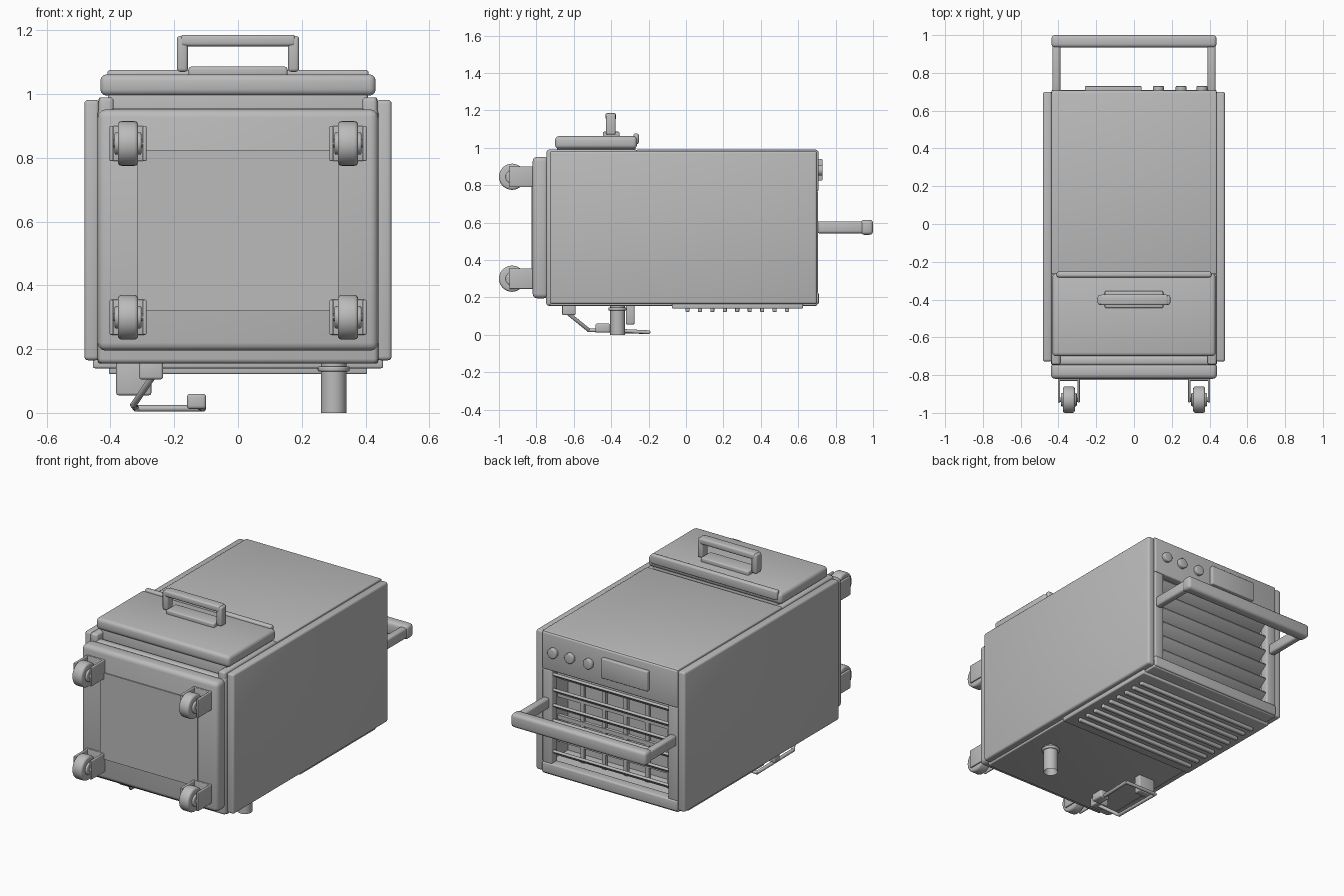
import bpy, bmesh, math
from mathutils import Vector, Matrix

if "Cube" in bpy.data.objects:
    bpy.data.objects.remove(bpy.data.objects["Cube"], do_unlink=True)

grey = bpy.data.materials.new("plain grey")
grey.use_nodes = True
COLOUR = (0.5, 0.5, 0.5, 1)
grey.diffuse_color = COLOUR
grey.node_tree.nodes["Principled BSDF"].inputs["Base Color"].default_value = COLOUR


def finish(name, bm):
    mesh = bpy.data.meshes.new(name)
    bm.to_mesh(mesh)
    bm.free()
    mesh.materials.append(grey)
    ob = bpy.data.objects.new(name, mesh)
    bpy.context.collection.objects.link(ob)
    bpy.ops.object.select_all(action='DESELECT')
    ob.select_set(True)
    bpy.context.view_layer.objects.active = ob
    bpy.ops.object.shade_smooth_by_angle(angle=math.radians(35))
    return ob


def box(name, xs, ys, zs, bevel=0.008, tilt=0):
    """Box between three ranges, with rounded edges, tilted about its own x axis."""
    size = Vector((xs[1] - xs[0], ys[1] - ys[0], zs[1] - zs[0]))
    centre = Vector((sum(xs), sum(ys), sum(zs))) / 2
    bm = bmesh.new()
    bmesh.ops.create_cube(bm, size=1)
    bmesh.ops.scale(bm, vec=size, verts=bm.verts)
    if bevel:
        bmesh.ops.bevel(bm, geom=bm.edges[:], offset=min(bevel, min(size) * 0.45),
                        segments=3, profile=0.5, affect='EDGES')
    bm.transform(Matrix.Translation(centre) @ Matrix.Rotation(tilt, 4, 'X'))
    return finish(name, bm)


def cylinder(name, centre, radius, depth, axis, bevel=0.0):
    bm = bmesh.new()
    bmesh.ops.create_cone(bm, cap_ends=True, segments=32, radius1=radius,
                          radius2=radius, depth=depth)
    if bevel:
        rims = [e for e in bm.edges if abs(e.verts[0].co.z - e.verts[1].co.z) < 1e-5]
        bmesh.ops.bevel(bm, geom=rims, offset=bevel, segments=3, profile=0.5, affect='EDGES')
    turn = Vector((0, 0, 1)).rotation_difference(Vector(axis)).to_matrix().to_4x4()
    bm.transform(Matrix.Translation(centre) @ turn)
    return finish(name, bm)


def pair(half_in, half_out):
    return (("left", (half_in, half_out)), ("right", (-half_out, -half_in)))


# Cabinet shell
for side, xs in pair(0.435, 0.482):
    box(side + "_side_panel", xs, (-0.728, 0.7), (0.165, 0.982), 0.012)
box("top_panel", (-0.437, 0.437), (-0.265, 0.7), (0.94, 0.99), 0.006)
box("bottom_panel", (-0.44, 0.44), (-0.728, 0.7), (0.155, 0.2), 0.006)
box("front_panel", (-0.44, 0.44), (-0.748, -0.7), (0.155, 0.955), 0.015)
for side, xs in pair(0.39, 0.437):
    box(side + "_tank_rail", xs, (-0.745, -0.26), (0.9, 0.99), 0.012)

# Base with casters
box("base", (-0.44, 0.44), (-0.82, -0.735), (0.195, 0.952), 0.025)
box("base_plate", (-0.315, 0.315), (-0.826, -0.81), (0.32, 0.825), 0)
for side, x in (("left", 0.345), ("right", -0.345)):
    for level, z in (("upper", 0.845), ("lower", 0.3)):
        name = side + "_" + level + "_caster_"
        cylinder(name + "wheel", (x, -0.93, z), 0.07, 0.064, (1, 0, 0), 0.012)
        cylinder(name + "hub", (x, -0.93, z), 0.035, 0.084, (1, 0, 0), 0.005)
        cylinder(name + "axle", (x, -0.93, z), 0.012, 0.11, (1, 0, 0))
        for dx in (-0.052, 0.052):
            box(name + "fork", (x + dx - 0.006, x + dx + 0.006), (-0.945, -0.815),
                (z - 0.055, z + 0.055), 0.004)
        box(name + "mount", (x - 0.058, x + 0.058), (-0.83, -0.815),
            (z - 0.055, z + 0.055), 0.004)

# Water tank with lid and grip
box("tank", (-0.408, 0.408), (-0.69, -0.27), (0.9, 1.01), 0.01)
box("tank_lid", (-0.432, 0.432), (-0.7, -0.262), (0.995, 1.062), 0.02)
box("lid_hinge", (-0.41, 0.41), (-0.282, -0.252), (1.02, 1.076), 0.01)
box("grip_foot", (-0.155, 0.155), (-0.445, -0.355), (1.055, 1.086), 0.008)
for side, xs in pair(0.157, 0.192):
    box(side + "_grip_post", xs, (-0.428, -0.376), (1.07, 1.182), 0.01)
box("grip_bar", (-0.18, 0.18), (-0.43, -0.374), (1.15, 1.186), 0.01)

# Control panel
box("control_panel", (-0.437, 0.437), (0.66, 0.708), (0.768, 0.985), 0.008)
box("display", (-0.26, 0.04), (0.7, 0.73), (0.825, 0.94), 0.005)
for i, x in enumerate((0.13, 0.25, 0.36)):
    cylinder("knob_%d" % i, (x, 0.715, 0.88), 0.029, 0.03, (0, 1, 0), 0.005)

# Louvred outlet
box("outlet_sill", (-0.437, 0.437), (0.65, 0.71), (0.163, 0.225), 0.008)
for side, xs in pair(0.375, 0.437):
    box(side + "_outlet_post", xs, (0.65, 0.705), (0.22, 0.77), 0.008)
for i in range(6):
    z = 0.27 + 0.09 * i
    box("louvre_%d" % i, (-0.38, 0.38), (0.61, 0.7), (z - 0.008, z + 0.008),
        0.003, math.radians(35))
box("outlet_backing", (-0.437, 0.437), (0.45, 0.47), (0.19, 0.95), 0)
for i in range(5):
    x = -0.28 + 0.14 * i
    box("filter_upright_%d" % i, (x - 0.012, x + 0.012), (0.54, 0.56), (0.19, 0.95), 0)
for i in range(4):
    z = 0.3 + 0.13 * i
    box("filter_rail_%d" % i, (-0.437, 0.437), (0.545, 0.565), (z - 0.012, z + 0.012), 0)

# Push handle
for side, xs in pair(0.39, 0.432):
    box(side + "_handle_arm", xs, (0.7, 0.96), (0.543, 0.606), 0.012)
box("handle_bar", (-0.437, 0.437), (0.935, 1.0), (0.535, 0.615), 0.018)

# Intake grille underneath
box("intake_frame", (-0.455, 0.455), (-0.075, 0.625), (0.14, 0.168), 0.006)
for i in range(9):
    y = 0.008 + 0.0665 * i
    box("intake_slat_%d" % i, (-0.405, 0.405), (y - 0.011, y + 0.011), (0.122, 0.155), 0.005)

# Drain spout with a shallow bore
spout = cylinder("drain_spout", (0.3, -0.365, 0.08), 0.04, 0.16, (0, 0, 1))
bm = bmesh.new()
bm.from_mesh(spout.data)
end = min(bm.faces, key=lambda f: f.calc_center_median().z)
bmesh.ops.inset_region(bm, faces=[end], thickness=0.02)
bmesh.ops.translate(bm, verts=end.verts, vec=(0, 0, 0.06))
bm.to_mesh(spout.data)
bm.free()
cylinder("spout_collar", (0.3, -0.365, 0.138), 0.05, 0.016, (0, 0, 1), 0.005)

# Power cord with its socket, clip and plug
box("cord_socket", (-0.31, -0.235), (-0.662, -0.59), (0.105, 0.165), 0.008)
box("cord_clip", (-0.382, -0.272), (-0.322, -0.275), (0.055, 0.165), 0.008)
box("plug", (-0.16, -0.1), (-0.485, -0.405), (0.012, 0.06), 0.01)
path = [(-0.27, -0.625, 0.11), (-0.328, -0.52, 0.025), (-0.32, -0.2, 0.014),
        (-0.11, -0.2, 0.014), (-0.13, -0.42, 0.025)]
for i, (a, b) in enumerate(zip(path, path[1:])):
    a, b = Vector(a), Vector(b)
    cylinder("cord_%d" % i, (a + b) / 2, 0.01, (b - a).length + 0.012, b - a, 0.003)
